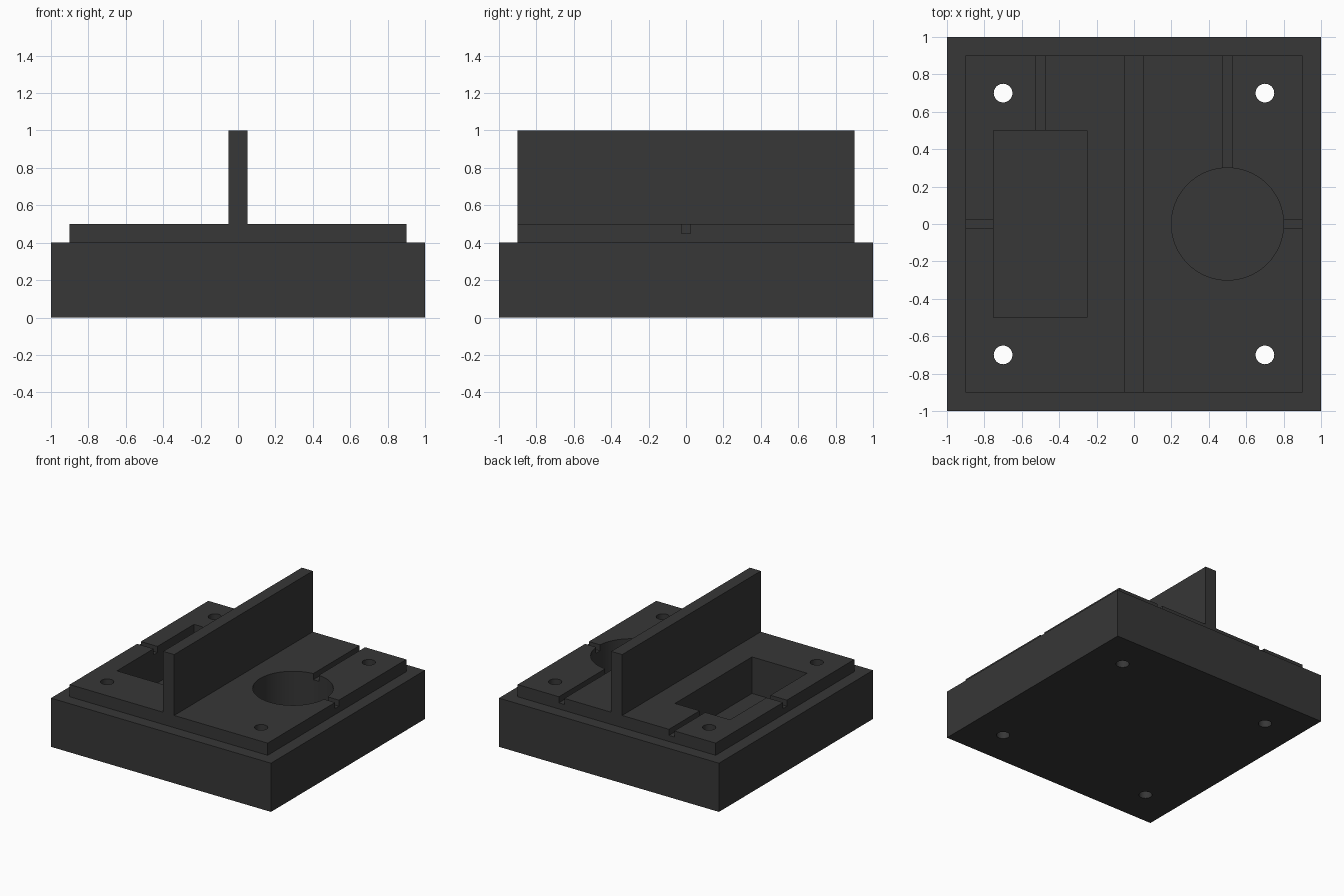
import bpy
import math

if "Cube" in bpy.data.objects:
    bpy.data.objects.remove(bpy.data.objects["Cube"], do_unlink=True)

mat = bpy.data.materials.new("dark_grey")
mat.use_nodes = True
GREY = (0.038, 0.038, 0.038, 1)
mat.diffuse_color = GREY
mat.node_tree.nodes["Principled BSDF"].inputs["Base Color"].default_value = GREY


def box(name, x0, x1, y0, y1, z0, z1):
    bpy.ops.mesh.primitive_cube_add(
        size=1, location=((x0 + x1) / 2, (y0 + y1) / 2, (z0 + z1) / 2))
    ob = bpy.context.object
    ob.name = name
    ob.scale = (x1 - x0, y1 - y0, z1 - z0)
    bpy.ops.object.transform_apply(location=True, rotation=False, scale=True)
    ob.data.materials.append(mat)
    return ob


def cylinder(name, x, y, r, z0, z1, sides):
    bpy.ops.mesh.primitive_cylinder_add(
        vertices=sides, radius=r, depth=z1 - z0, location=(x, y, (z0 + z1) / 2))
    ob = bpy.context.object
    ob.name = name
    bpy.ops.object.transform_apply(location=True, rotation=False, scale=True)
    ob.data.materials.append(mat)
    return ob


def cut(ob, cutters):
    for c in cutters:
        mod = ob.modifiers.new("cut", 'BOOLEAN')
        mod.operation = 'DIFFERENCE'
        mod.solver = 'EXACT'
        mod.object = c
    bpy.ops.object.select_all(action='DESELECT')
    ob.select_set(True)
    bpy.context.view_layer.objects.active = ob
    for mod in list(ob.modifiers):
        bpy.ops.object.modifier_apply(modifier=mod.name)
    bpy.ops.object.shade_smooth_by_angle(angle=math.radians(30))


# Solid parts
base = box("base_block", -1, 1, -1, 1, 0, 0.4)
plate = box("top_plate", -0.9, 0.9, -0.9, 0.9, 0.4, 0.5)
box("divider_wall", -0.05, 0.05, -0.9, 0.9, 0.5, 1.0)

# Pockets and through holes, cut in both base and plate
deep = [box("rectangular_pocket_cutter", -0.75, -0.25, -0.5, 0.5, 0.2, 0.7),
        cylinder("round_pocket_cutter", 0.5, 0, 0.3, 0.2, 0.7, 64)]
for sx in (-1, 1):
    for sy in (-1, 1):
        deep.append(cylinder("bolt_hole_cutter", 0.7 * sx, 0.7 * sy, 0.05, -0.1, 0.7, 32))

# Shallow channels from the pockets to the plate edges
W = 0.025
channels = [box("channel_cutter", -1, -0.6, -W, W, 0.45, 0.6),
            box("channel_cutter", 0.6, 1, -W, W, 0.45, 0.6),
            box("channel_cutter", -0.5 - W, -0.5 + W, 0.4, 1, 0.45, 0.6),
            box("channel_cutter", 0.5 - W, 0.5 + W, 0.2, 1, 0.45, 0.6)]

cut(base, deep)
cut(plate, deep + channels)
for c in deep + channels:
    bpy.data.objects.remove(c, do_unlink=True)
